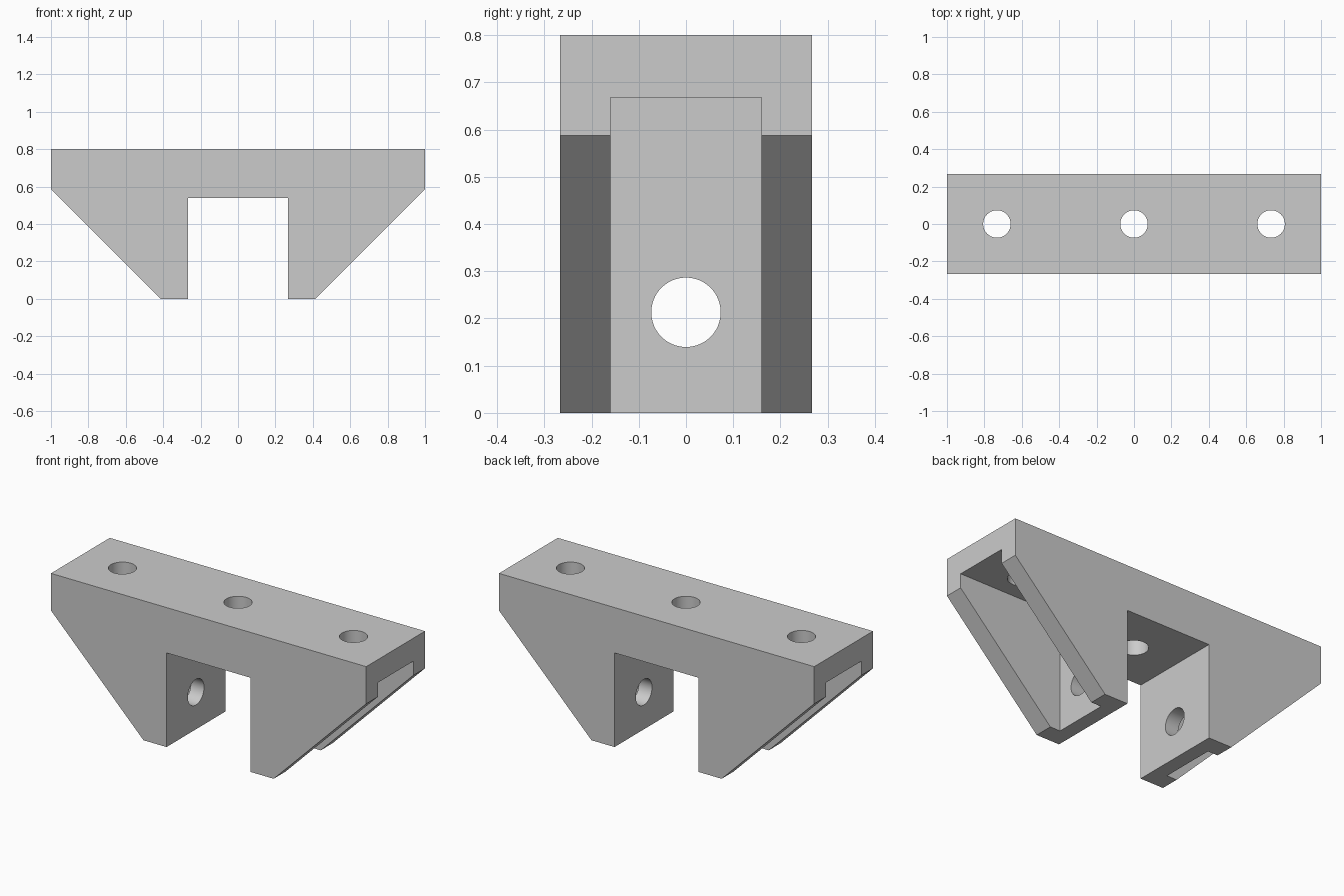
import bpy, bmesh, math
from mathutils import Vector

if "Cube" in bpy.data.objects:
    bpy.data.objects.remove(bpy.data.objects["Cube"], do_unlink=True)

DEPTH = 0.533
HOLE_RADIUS = 0.0735

grey = bpy.data.materials.new("plain grey")
grey.use_nodes = True
grey.diffuse_color = (0.6, 0.6, 0.6, 1)
grey.node_tree.nodes["Principled BSDF"].inputs["Base Color"].default_value = grey.diffuse_color


def cut(target, cutter):
    """Subtract the cutter from the target, then discard it."""
    cutter.hide_render = True
    mod = target.modifiers.new("cut", 'BOOLEAN')
    mod.operation = 'DIFFERENCE'
    mod.solver = 'EXACT'
    mod.object = cutter
    bpy.context.view_layer.objects.active = target
    bpy.ops.object.modifier_apply(modifier=mod.name)
    bpy.data.objects.remove(cutter, do_unlink=True)


def box(name, low, high):
    low, high = Vector(low), Vector(high)
    bpy.ops.mesh.primitive_cube_add(size=1, location=(low + high) / 2)
    obj = bpy.context.object
    obj.name = name
    obj.scale = high - low
    bpy.context.view_layer.update()
    return obj


def drill(name, location, length, rotation=(0, 0, 0)):
    bpy.ops.mesh.primitive_cylinder_add(vertices=64, radius=HOLE_RADIUS, depth=length,
                                        location=location, rotation=rotation)
    bpy.context.object.name = name
    return bpy.context.object


# Body: mirrored front outline with the central slot, extruded through the depth
half = [(1, 0.8), (1, 0.587), (0.413, 0), (0.267, 0), (0.267, 0.54)]
outline = half + [(-x, z) for x, z in reversed(half)]
bm = bmesh.new()
face = bm.faces.new([bm.verts.new((x, -DEPTH / 2, z)) for x, z in outline])
result = bmesh.ops.extrude_face_region(bm, geom=[face])
moved = [g for g in result["geom"] if isinstance(g, bmesh.types.BMVert)]
bmesh.ops.translate(bm, verts=moved, vec=(0, DEPTH, 0))
bmesh.ops.recalc_face_normals(bm, faces=bm.faces)
mesh = bpy.data.meshes.new("bracket_body")
bm.to_mesh(mesh)
bm.free()
mesh.materials.append(grey)
bracket = bpy.data.objects.new("bracket_body", mesh)
bpy.context.collection.objects.link(bracket)

# Pockets under the top plate, between the two gusset walls on each side
for side in (-1, 1):
    xs = sorted((side * 0.35, side * 1.2))
    cut(bracket, box("pocket_cutter", (xs[0], -0.16, -0.2), (xs[1], 0.16, 0.668)))

# Vertical mounting holes through the top plate
for x in (-0.733, 0, 0.733):
    cut(bracket, drill("mounting_hole_cutter", (x, 0, 0.7), 0.6))

# Cross hole through both legs
cut(bracket, drill("cross_hole_cutter", (0, 0, 0.213), 2.4, (0, math.pi / 2, 0)))

# Smooth hole walls, crisp edges
bpy.ops.object.select_all(action='DESELECT')
bracket.select_set(True)
bpy.context.view_layer.objects.active = bracket
bpy.ops.object.shade_smooth_by_angle(angle=math.radians(30))
